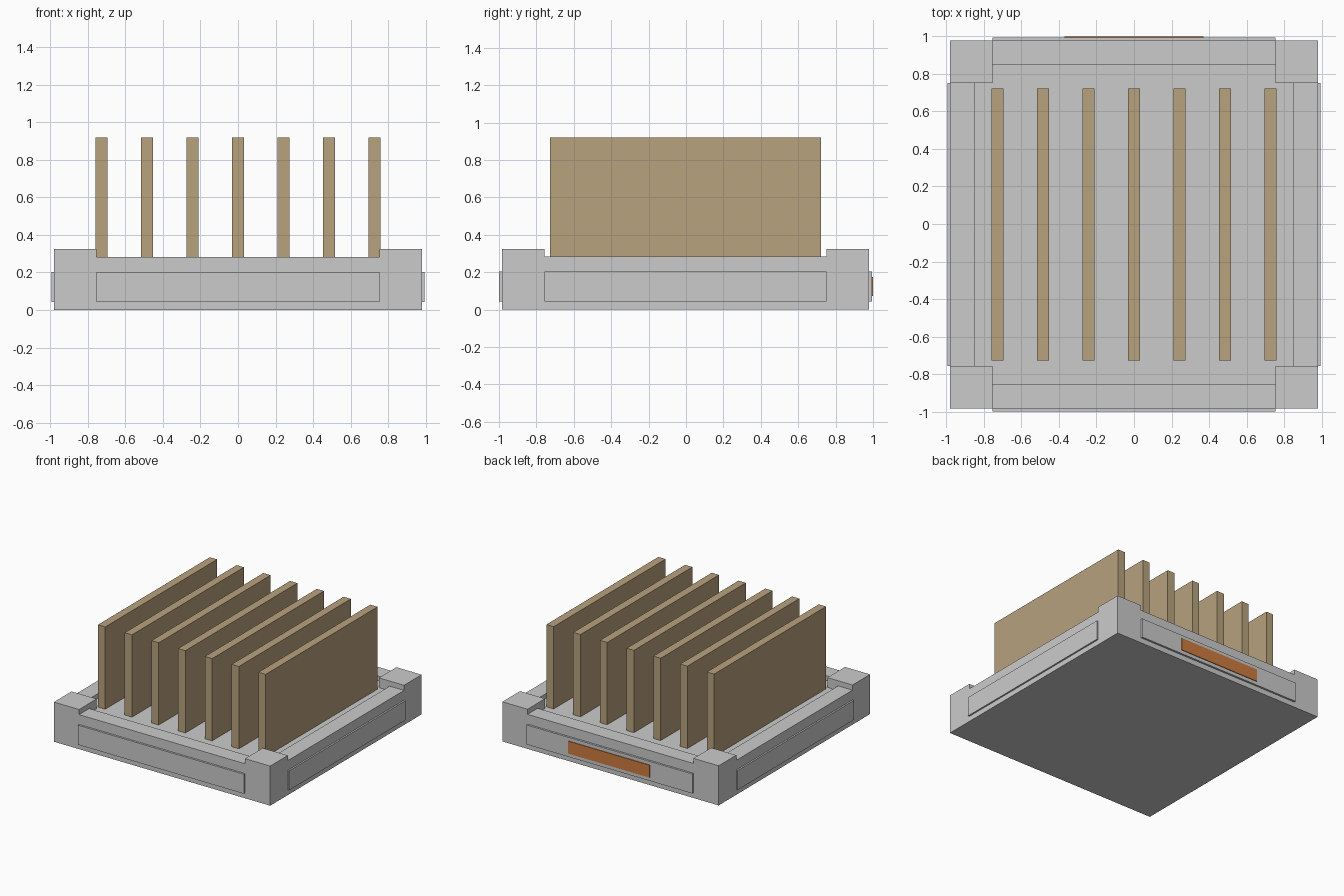
import bpy

if "Cube" in bpy.data.objects:
    bpy.data.objects.remove(bpy.data.objects["Cube"])

CY = -0.003  # body sits slightly forward because of the rear label plate


def material(name, rgb):
    m = bpy.data.materials.new(name)
    m.diffuse_color = (*rgb, 1)
    m.use_nodes = True
    m.node_tree.nodes["Principled BSDF"].inputs["Base Color"].default_value = m.diffuse_color
    return m


def box(name, x, y, z, mat=None):
    """Box from (min, max) ranges on each axis."""
    lo, hi = zip(x, y, z)
    bpy.ops.mesh.primitive_cube_add(size=1, location=[(a + b) / 2 for a, b in zip(lo, hi)])
    ob = bpy.context.object
    ob.name = name
    ob.scale = [b - a for a, b in zip(lo, hi)]
    bpy.ops.object.transform_apply(location=False, rotation=False, scale=True)
    if mat:
        ob.data.materials.append(mat)
    return ob


def span(a, b, s, c=0.0):
    """Range a..b mirrored by sign s and shifted by c."""
    return tuple(sorted((s * a + c, s * b + c)))


tan = material("tan", (0.48, 0.36, 0.21))
orange = material("orange", (0.62, 0.20, 0.05))

HALF, CORNER, RIM, PANEL = 0.981, 0.753, 0.85, 0.997
FLOOR, RIM_TOP, CORNER_TOP = 0.245, 0.283, 0.325
long_x = (-CORNER, CORNER)
long_y = (-CORNER + CY, CORNER + CY)

# Base slab
box("base", (-HALF, HALF), (-HALF + CY, HALF + CY), (0, FLOOR))

# Raised rims and side panels
for s, side_x, side_y in ((-1, "left", "front"), (1, "right", "back")):
    box(side_x + "_rim", span(RIM, HALF, s), long_y, (FLOOR, RIM_TOP))
    box(side_y + "_rim", long_x, span(RIM, HALF, s, CY), (FLOOR, RIM_TOP))
    box(side_x + "_panel", span(HALF - 0.01, PANEL - 0.003, s), long_y, (0.043, 0.203))
    box(side_y + "_panel", long_x, span(HALF - 0.01, PANEL, s, CY), (0.043, 0.203))

# Corner blocks
for sx in (-1, 1):
    for sy in (-1, 1):
        box("corner_block", span(CORNER, HALF, sx), span(CORNER, HALF, sy, CY),
            (FLOOR, CORNER_TOP))

# Row of upright plates
for i in range(-3, 4):
    x = i * 0.2425
    box("upright_plate", (x - 0.033, x + 0.033), (-0.725 + CY, 0.725 + CY),
        (FLOOR, 0.92), tan)

# Label plate on the back
box("label_plate", (-0.37, 0.37), (0.98, 1.0), (0.072, 0.174), orange)
